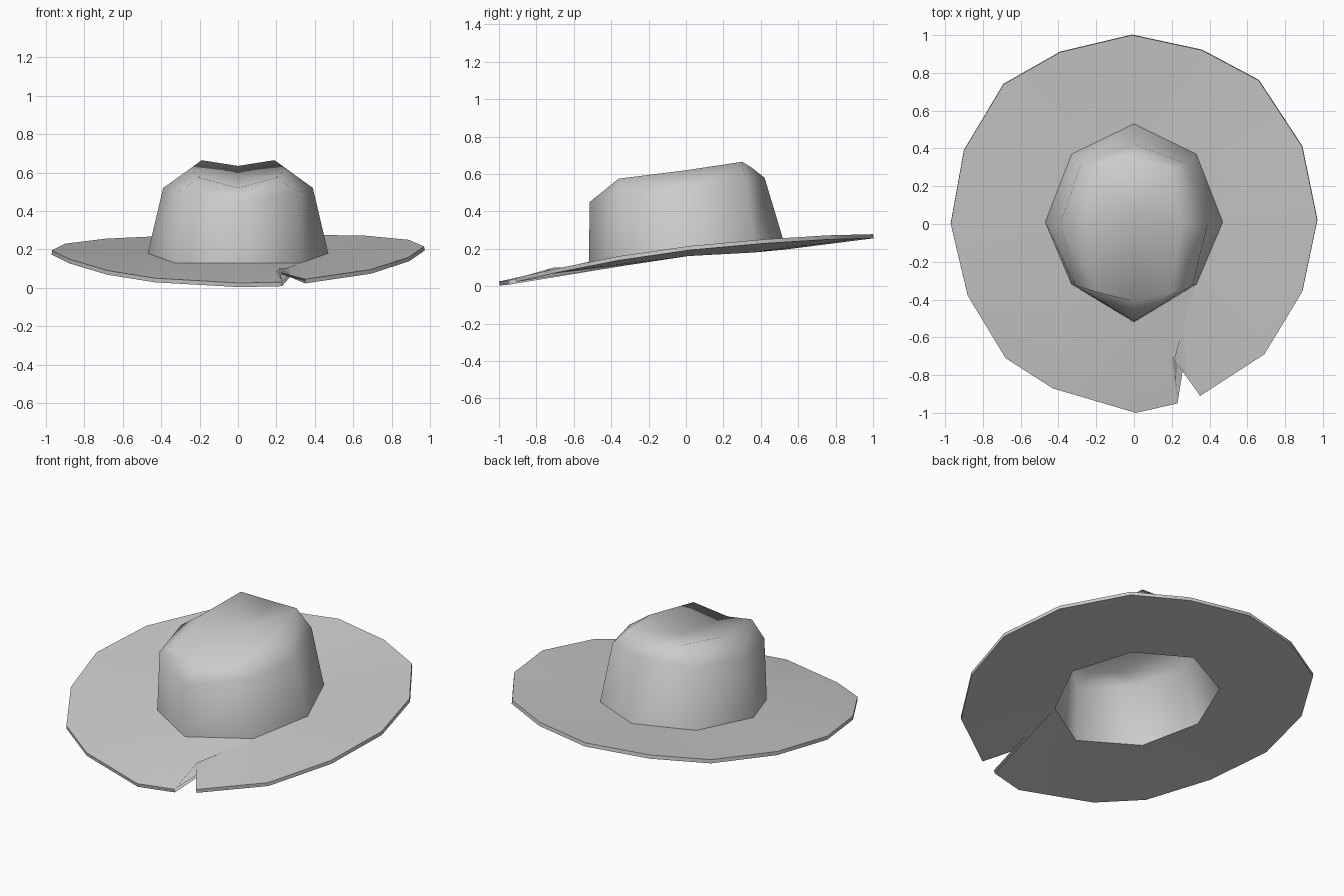
import bpy, bmesh

cube = bpy.data.objects.get("Cube")
if cube:
    bpy.data.objects.remove(cube)

felt = bpy.data.materials.new("light grey felt")
felt.use_nodes = True
felt.diffuse_color = (0.6, 0.6, 0.6, 1)
felt.node_tree.nodes["Principled BSDF"].inputs["Base Color"].default_value = (0.6, 0.6, 0.6, 1)

bm = bmesh.new()


def ring(front, front_side, side, back_side, back):
    """Eight-sided loop, mirrored left to right, counterclockwise from the front."""
    half = [front_side, side, back_side]
    pts = [front] + half + [back] + [(-x, y, z) for x, y, z in reversed(half)]
    return [bm.verts.new(p) for p in pts]


def bridge(a, b):
    for i in range(len(a)):
        j = (i + 1) % len(a)
        bm.faces.new((a[i], a[j], b[j], b[i]))


# Crown: wall, shoulder and pinched top
base = ring((0, -.52, .13), (.33, -.32, .13), (.47, .01, .18), (.33, .37, .20), (0, .53, .215))
shoulder = ring((0, -.515, .45), (.31, -.325, .50), (.39, 0, .52), (.28, .32, .56), (0, .42, .58))
ridge = ring((0, -.41, .52), (.2, -.36, .575), (.25, 0, .62), (.19, .3, .665), (0, .35, .635))
bridge(base, shoulder)
bridge(shoulder, ridge)
dent = bm.verts.new((0, .05, .585))
for i in range(8):
    bm.faces.new((ridge[i], ridge[(i + 1) % 8], dent))

# Brim outline with a torn notch: x, y, z, and the crown corner it joins
outline = [
    (.01, -1, .025, 0), (.23, -.95, .03, 0), (.2, -.7, .085, 1), (.35, -.91, .045, 1),
    (.69, -.69, .095, 1), (.89, -.36, .16, 2), (.97, .02, .215, 2), (.89, .41, .25, 2),
    (.66, .76, .272, 3), (.36, .92, .276, 3), (-.01, 1, .278, 4), (-.39, .91, .27, 5),
    (-.69, .74, .256, 5), (-.9, .39, .23, 6), (-.97, 0, .195, 6), (-.88, -.38, .15, 6),
    (-.68, -.71, .09, 7), (-.43, -.87, .05, 7),
]
rim = [(bm.verts.new((x, y, z)), base[k]) for x, y, z, k in outline]
for i, (edge, corner) in enumerate(rim):
    next_edge, next_corner = rim[(i + 1) % len(rim)]
    bm.faces.new((edge, next_edge, next_corner))
    if corner is not next_corner:
        bm.faces.new((edge, next_corner, corner))

mesh = bpy.data.meshes.new("hat")
bmesh.ops.recalc_face_normals(bm, faces=bm.faces)
bm.faces.ensure_lookup_table()
if sum(f.normal.z for f in bm.faces) < 0:
    bmesh.ops.reverse_faces(bm, faces=bm.faces)
bm.to_mesh(mesh)
bm.free()
mesh.materials.append(felt)
hat = bpy.data.objects.new("hat_crown_and_brim", mesh)
bpy.context.collection.objects.link(hat)

# Felt thickness, then smooth shading with a crisp rim
bpy.context.view_layer.objects.active = hat
hat.select_set(True)
thick = hat.modifiers.new("thickness", 'SOLIDIFY')
thick.thickness = 0.022
thick.offset = -1
bpy.ops.object.modifier_apply(modifier=thick.name)
bpy.ops.object.shade_smooth_by_angle(angle=1.2)
